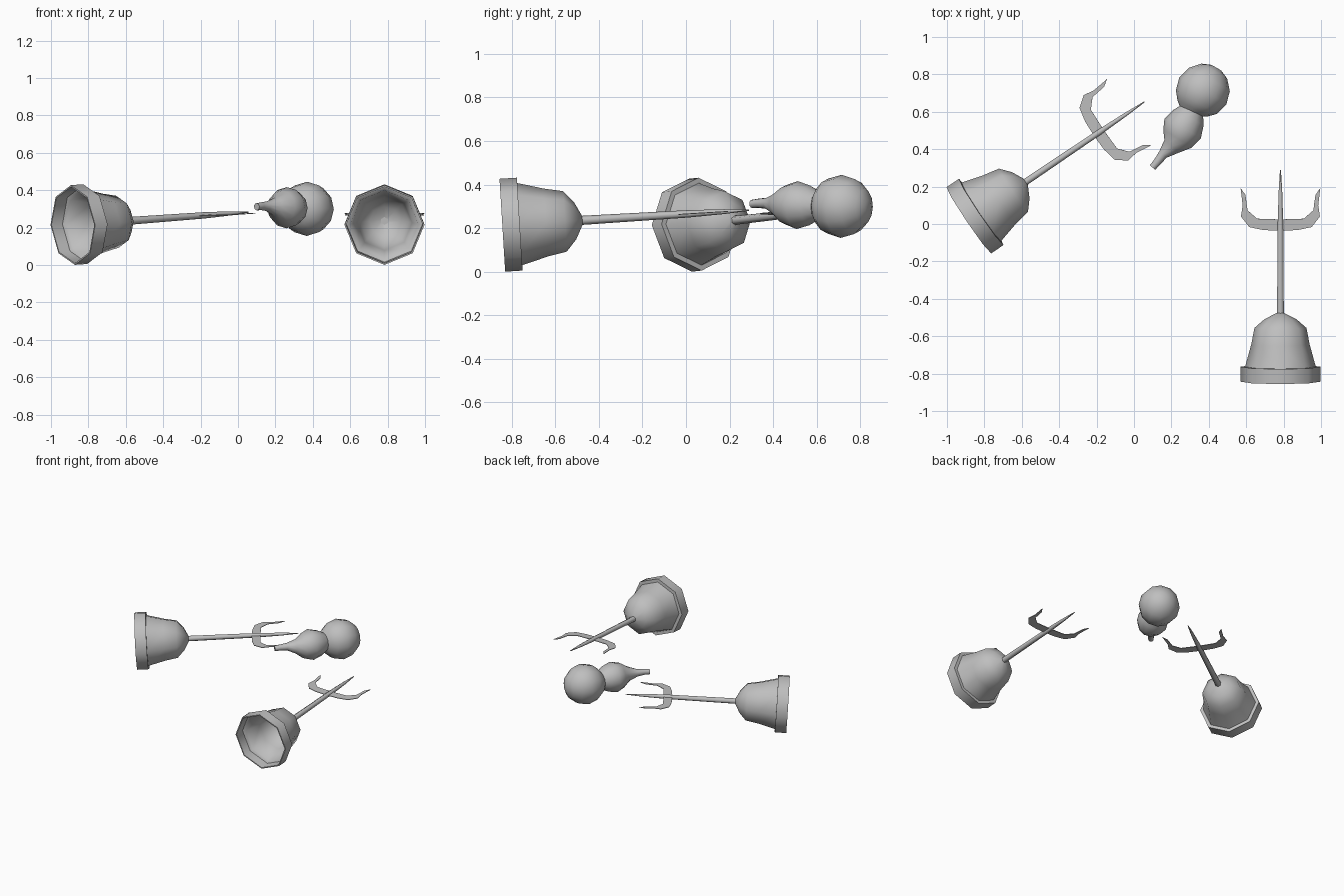
import bpy, bmesh, math
from mathutils import Matrix, Vector

if "Cube" in bpy.data.objects:
    bpy.data.objects.remove(bpy.data.objects["Cube"])

grey = bpy.data.materials.new("plain_grey")
grey.diffuse_color = (0.52, 0.52, 0.52, 1)
grey.use_nodes = True
grey.node_tree.nodes["Principled BSDF"].inputs["Base Color"].default_value = grey.diffuse_color


def finish(name, bm, matrix, angle):
    bmesh.ops.recalc_face_normals(bm, faces=bm.faces)
    me = bpy.data.meshes.new(name)
    bm.to_mesh(me)
    bm.free()
    me.materials.append(grey)
    ob = bpy.data.objects.new(name, me)
    bpy.context.collection.objects.link(ob)
    ob.matrix_world = matrix
    bpy.ops.object.select_all(action='DESELECT')
    ob.select_set(True)
    bpy.context.view_layer.objects.active = ob
    bpy.ops.object.shade_smooth_by_angle(angle=math.radians(angle))
    return ob


def loft(name, rings, sides, matrix=Matrix(), axis=None, angle=50):
    """Skin round rings (centre, radius) along a path, capped at both ends."""
    bm = bmesh.new()
    loops = []
    for i, (c, r) in enumerate(rings):
        c = Vector(c)
        t = axis or (Vector(rings[min(i + 1, len(rings) - 1)][0])
                     - Vector(rings[max(i - 1, 0)][0])).normalized()
        u = Vector((0, 1, 0)) if axis else t.cross(Vector((0, 0, 1))).normalized()
        v = t.cross(u)
        loops.append([bm.verts.new(c + r * (math.cos(a) * u + math.sin(a) * v))
                      for a in (2 * math.pi * k / sides for k in range(sides))])
    for a, b in zip(loops, loops[1:]):
        for k in range(sides):
            n = (k + 1) % sides
            bm.faces.new((a[k], a[n], b[n], b[k]))
    bm.faces.new(loops[0])
    bm.faces.new(loops[-1])
    return finish(name, bm, matrix, angle)


def lathe(name, profile, sides, matrix, angle=50):
    return loft(name, [((0, 0, t), r) for t, r in profile], sides, matrix,
                Vector((0, 0, 1)), angle)


# Profiles as (distance from the mouth, radius)
outer = [(0.368, 0.02), (0.335, 0.085), (0.288, 0.139), (0.2, 0.156),
         (0.08, 0.189), (0.08, 0.2135), (0, 0.2135)]
inner = [(0, 0.205), (0.07, 0.203), (0.08, 0.181), (0.2, 0.148),
         (0.283, 0.131), (0.328, 0.08), (0.36, 0.015)]
shaft = [(0.355, 0.021), (0.85, 0.017), (1.02, 0.011), (1.135, 0.003)]
# Half outline of the guard: inner edge out to the tip, outer edge back
half = [(0.125, 0.873), (0.176, 0.918), (0.187, 1.0), (0.213, 1.037),
        (0.202, 0.945), (0.211, 0.885), (0.167, 0.828), (0.09, 0.812)]


def guard(name, matrix):
    bm = bmesh.new()
    pts = [(0, 0.869)] + half + [(0, 0.809)] + [(-x, t) for x, t in reversed(half)]
    face = bm.faces.new([bm.verts.new((x, -0.002, t)) for x, t in pts])
    ext = bmesh.ops.extrude_face_region(bm, geom=[face])
    bmesh.ops.translate(bm, vec=(0, 0.004, 0),
                        verts=[g for g in ext["geom"] if isinstance(g, bmesh.types.BMVert)])
    finish(name, bm, matrix, 20)


# Two forks with pot-shaped ends, lying on their sides
for tag, pos, heading in (("right", (0.783, -0.843, 0.2135), 90),
                          ("left", (-0.883, 0.02, 0.2135), 34)):
    h, p = math.radians(heading), math.radians(3.5)
    axis = Vector((math.cos(h) * math.cos(p), math.sin(h) * math.cos(p), math.sin(p)))
    side = Vector((math.sin(h), -math.cos(h), 0))
    m = Matrix((side, axis.cross(side), axis)).transposed().to_4x4()
    m.translation = pos
    lathe(tag + "_pot", outer + inner, 8, m)
    lathe(tag + "_spike", shaft, 6, m, 65)
    guard(tag + "_side_prongs", m)

# Gourd: big bulb, waist, small bulb, bent neck
big, d = Vector((0.368, 0.712, 0.3)), Vector((-0.5, -0.866, 0.02))
rings = [(big + d * s, r) for s, r in ((-0.143, 0.03), (-0.122, 0.08), (-0.07, 0.126),
                                       (0, 0.145), (0.07, 0.126), (0.108, 0.092))]
rings += [((0.307, 0.602, 0.303), 0.069), ((0.291, 0.568, 0.304), 0.091),
          ((0.26, 0.51, 0.306), 0.11), ((0.232, 0.455, 0.308), 0.089),
          ((0.2, 0.415, 0.311), 0.051), ((0.155, 0.372, 0.314), 0.026),
          ((0.125, 0.332, 0.314), 0.021), ((0.1, 0.303, 0.311), 0.019)]
loft("gourd", rings, 12, angle=60)
